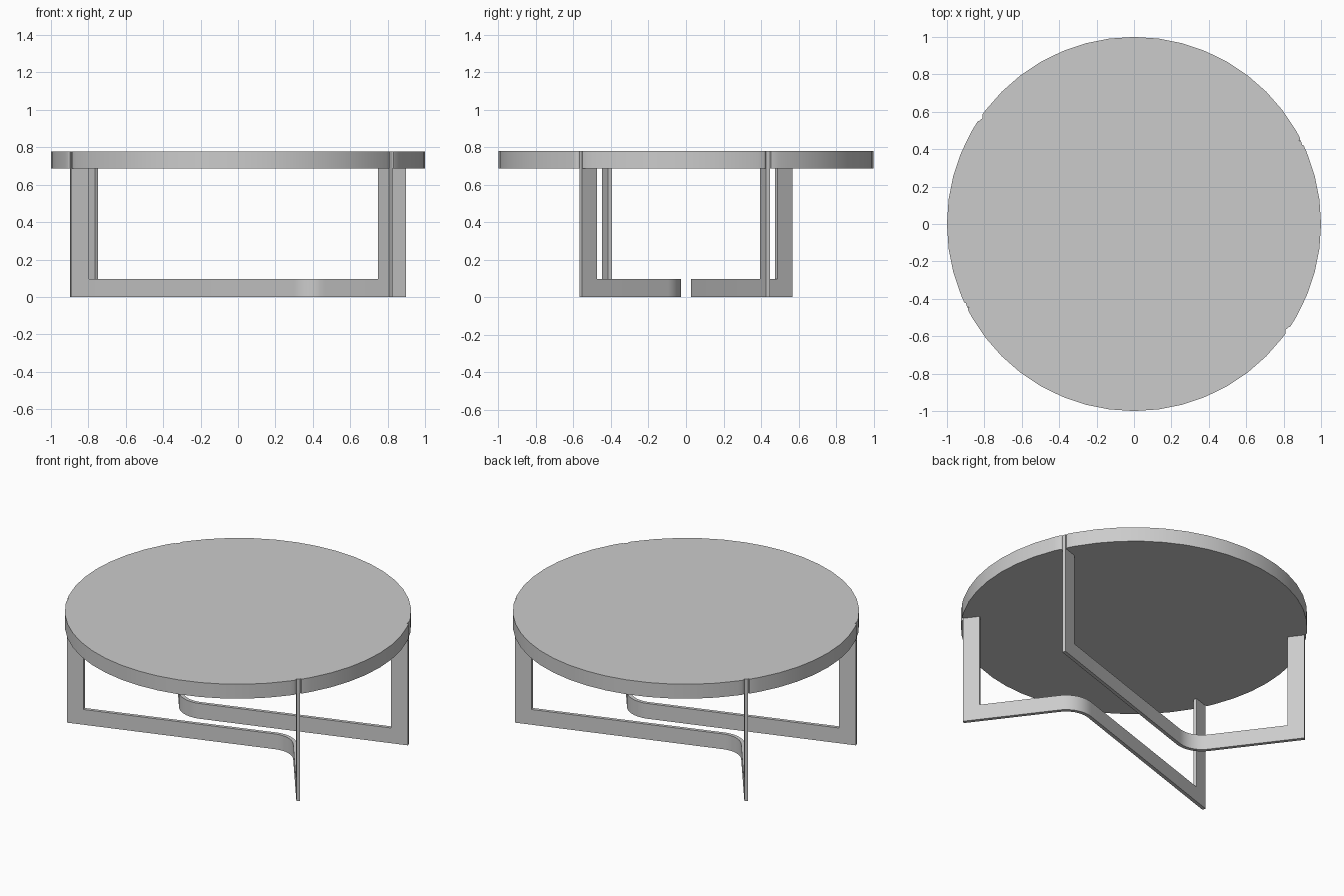
import bpy, bmesh
from math import cos, sin, radians, degrees, atan2, tan, sqrt
from mathutils import Vector

if "Cube" in bpy.data.objects:
    bpy.data.objects.remove(bpy.data.objects["Cube"])

T = 0.022                      # band thickness
TOP, UNDER, BAR = 0.778, 0.686, 0.097
A, C, B = Vector((-0.817, 0.560)), Vector((-0.405, 0.010)), Vector((0.895, 0.437))
RADIUS, ARC_STEPS = 0.16, 10


def path(d=0.0, clip=False):
    """Bent line A-C-B with a rounded corner, shifted d to its left."""
    u, v = (C - A).normalized(), (B - C).normalized()
    nu, nv = Vector((-u.y, u.x)), Vector((-v.y, v.x))
    turn = u.angle(v)
    centre = C + v * RADIUS * tan(turn / 2) + nv * RADIUS
    a0 = atan2(-nu.y, -nu.x)
    arc = [centre + (RADIUS - d) * Vector((cos(a0 + turn * i / ARC_STEPS),
                                           sin(a0 + turn * i / ARC_STEPS)))
           for i in range(ARC_STEPS + 1)]
    start, end = A + nu * d, B + nv * d
    if clip:
        start, end = to_rim(start, -u), to_rim(end, v)
    return [start] + arc + [end]


def to_rim(p, u):
    k = p.dot(u)
    return p + u * (-k + sqrt(k * k - p.length_squared + 1))


def rim(p, q):
    """Points on the unit circle strictly between p and q, anticlockwise."""
    a, b = degrees(atan2(p.y, p.x)), degrees(atan2(q.y, q.x))
    return [Vector((cos(radians(k * 7.5)), sin(radians(k * 7.5))))
            for k in range(-48, 49) if a + 2 < k * 7.5 < b - 2]


def turned(pts):
    return [-p for p in pts]


def finish(name, bm):
    bmesh.ops.recalc_face_normals(bm, faces=bm.faces)
    me = bpy.data.meshes.new(name)
    bm.to_mesh(me)
    bm.free()
    ob = bpy.data.objects.new(name, me)
    bpy.context.collection.objects.link(ob)
    bpy.ops.object.select_all(action='DESELECT')
    ob.select_set(True)
    bpy.context.view_layer.objects.active = ob
    bpy.ops.object.shade_smooth_by_angle(angle=radians(30))
    return ob


def slab(name, pts):
    bm = bmesh.new()
    face = bm.faces.new([bm.verts.new((p.x, p.y, UNDER)) for p in pts])
    ext = bmesh.ops.extrude_face_region(bm, geom=[face], use_keep_orig=True)
    for v in ext['geom']:
        if isinstance(v, bmesh.types.BMVert):
            v.co.z = TOP
    bmesh.ops.recalc_face_normals(bm, faces=bm.faces)
    # soften the upright corners where the rim meets the bands
    corners = [e for e in bm.edges if abs(e.verts[0].co.z - e.verts[1].co.z) > 0.05
               and len(e.link_faces) == 2 and e.calc_face_angle() > radians(35)]
    bmesh.ops.bevel(bm, geom=corners, offset=0.014, segments=3, profile=0.5,
                    affect='EDGES')
    return finish(name, bm)


def frame(name, pts):
    """Upright band with a window cut out, leaving bars and two legs."""
    leg = 0.1
    pts = ([pts[0], pts[0] + (pts[1] - pts[0]).normalized() * leg] + pts[1:-1]
           + [pts[-1] + (pts[-2] - pts[-1]).normalized() * leg, pts[-1]])
    bm = bmesh.new()
    grid = [[bm.verts.new((p.x, p.y, z)) for z in (0, BAR, UNDER, TOP)] for p in pts]
    last = len(pts) - 2
    for i in range(last + 1):
        for j in range(3):
            if j != 1 or i in (0, last):
                bm.faces.new((grid[i][j], grid[i + 1][j],
                              grid[i + 1][j + 1], grid[i][j + 1]))
    ob = finish(name, bm)
    mod = ob.modifiers.new("thickness", 'SOLIDIFY')
    mod.thickness, mod.offset, mod.use_even_offset = T, 0, True
    bpy.ops.object.modifier_apply(modifier=mod.name)
    bpy.ops.object.shade_smooth_by_angle(angle=radians(30))


# bent metal frames
frame("back_frame", path())
frame("front_frame", turned(path()))

# outer table top pieces
edge = path(T / 2, clip=True)
outer = edge + rim(edge[-1], edge[0])
slab("back_top", outer)
slab("front_top", turned(outer))

# middle table top piece
edge = path(-T / 2, clip=True)
half = rim(-edge[0], edge[-1]) + edge[::-1]
slab("middle_top", half + turned(half))
